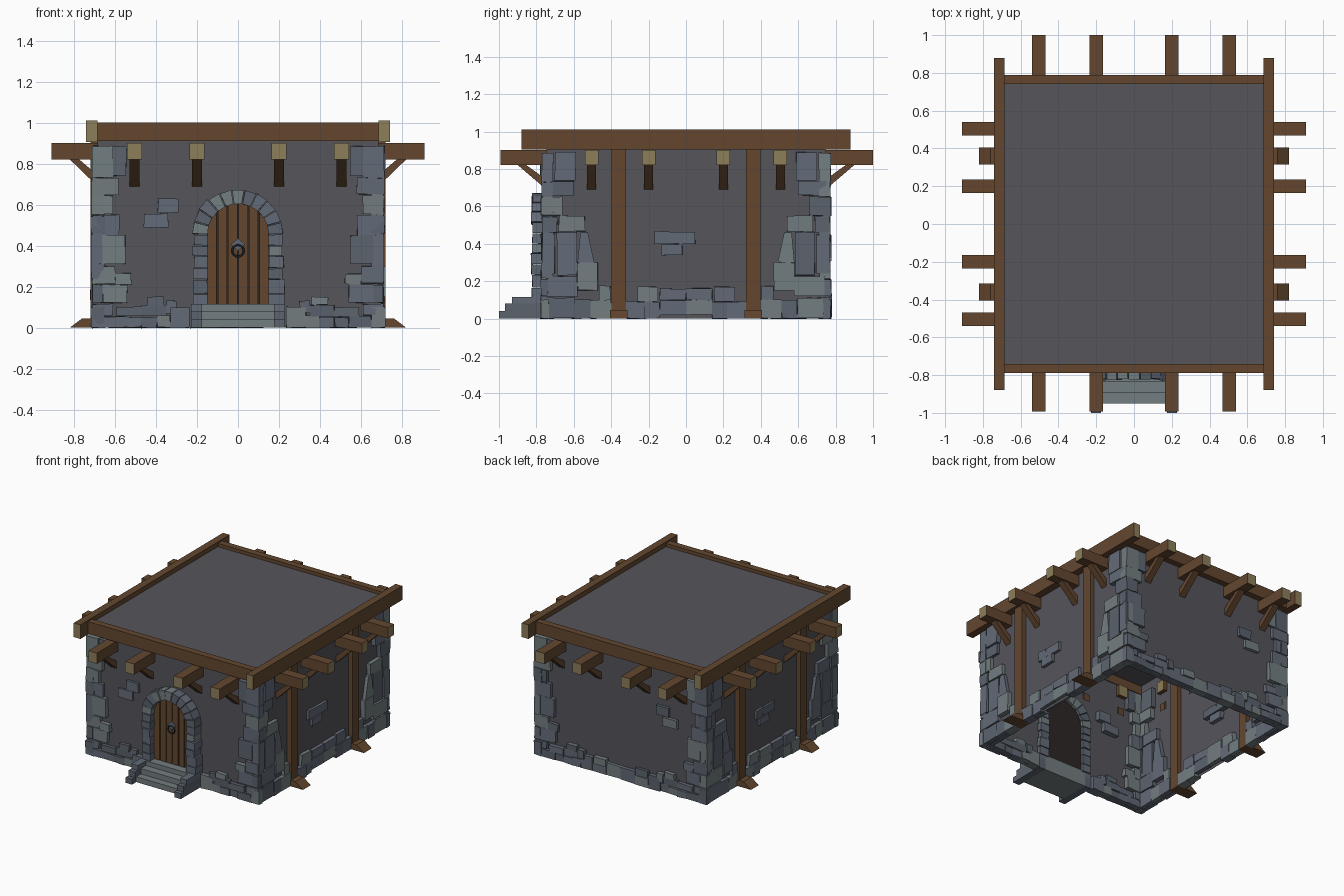
import bpy, bmesh, math, random
from mathutils import Vector

if "Cube" in bpy.data.objects:
    bpy.data.objects.remove(bpy.data.objects["Cube"])

random.seed(4)
WX, WY = 0.685, 0.745          # wall half sizes


def material(name, col):
    m = bpy.data.materials.new(name)
    m.diffuse_color = (*col, 1)
    m.use_nodes = True
    m.node_tree.nodes["Principled BSDF"].inputs["Base Color"].default_value = m.diffuse_color
    return m


PLASTER = material("plaster", (0.09, 0.09, 0.105))
STONE = [material("stone_blue", (0.125, 0.145, 0.185)),
         material("stone_grey", (0.105, 0.125, 0.155)),
         material("stone_pale", (0.17, 0.205, 0.215))]
WOOD = [material("wood", (0.125, 0.062, 0.028)), material("end_grain", (0.27, 0.21, 0.10))]
DARK = [material("dark_gap", (0.025, 0.02, 0.018))]
IRON = [material("iron", (0.03, 0.035, 0.04))]

# Wall frames: u along the wall, d outward from the wall, z up
SIDES = {
    "front": lambda u, d, z: (u, -(WY + d), z),
    "back": lambda u, d, z: (u, WY + d, z),
    "right": lambda u, d, z: (WX + d, u, z),
    "left": lambda u, d, z: (-(WX + d), -u, z),
}


def prism(bm, pts, vec, mat=0, cap=None, jit=0.0):
    """Extrude a polygon along a vector, optionally roughening its corners."""
    r = lambda: Vector([random.uniform(-jit, jit) for _ in range(3)])
    a = [bm.verts.new(Vector(p) + r()) for p in pts]
    b = [bm.verts.new(Vector(p) + Vector(vec) + r()) for p in pts]
    n = len(a)
    for ring in (a[::-1], b):
        bm.faces.new(ring).material_index = mat if cap is None else cap
    for i in range(n):
        bm.faces.new((a[i], a[(i + 1) % n], b[(i + 1) % n], b[i])).material_index = mat


def box(bm, u0, u1, d0, d1, z0, z1, mat=0, cap=None, jit=0.0):
    prism(bm, [(u0, d0, z0), (u1, d0, z0), (u1, d0, z1), (u0, d0, z1)],
          (0, d1 - d0, 0), mat, cap, jit)


def stone_mat():
    return random.choices((0, 1, 2), (5, 4, 3))[0]


def stone(bm, u0, u1, z0, z1, out=0.03):
    box(bm, u0, u1, -0.035, out + random.uniform(-0.008, 0.004), z0, z1, stone_mat(), jit=0.003)


def finish(bm, name, mats, side=None):
    if side:
        for v in bm.verts:
            v.co = SIDES[side](*v.co)
    bmesh.ops.recalc_face_normals(bm, faces=bm.faces)
    me = bpy.data.meshes.new(name)
    bm.to_mesh(me)
    bm.free()
    for m in mats:
        me.materials.append(m)
    ob = bpy.data.objects.new(name, me)
    bpy.context.collection.objects.link(ob)
    return ob


# Hollow wall shell with flat roof and open bottom
bm = bmesh.new()
bmesh.ops.create_cube(bm, size=1)
for v in bm.verts:
    v.co = (v.co.x * 2 * WX, v.co.y * 2 * WY, (v.co.z + 0.5) * 0.975)
bm.faces.ensure_lookup_table()
bmesh.ops.delete(bm, geom=[f for f in bm.faces if f.normal.z < -0.5], context='FACES_ONLY')
finish(bm, "walls_and_roof", [PLASTER])

# Stone layouts for half a wall (u0, u1, z0, z1), mirrored to the other half
CORNER_X = [(.61, .712, .73, .885), (.545, .61, .74, .885), (.58, .715, .65, .73),
            (.61, .712, .555, .645), (.58, .71, .45, .55), (.66, .70, .31, .45),
            (.55, .66, .31, .45), (.52, .60, .21, .265), (.60, .71, .215, .30),
            (.54, .66, .12, .21), (.66, .71, .12, .21)]
CORNER_Y = [(.59, .70, .74, .89), (.60, .75, .66, .735), (.66, .775, .55, .65),
            (.54, .68, .465, .55), (.69, .77, .46, .545), (.585, .69, .23, .46),
            (.70, .77, .24, .45), (.47, .58, .15, .30), (.58, .74, .12, .225)]
BASE_X = [(.65, .71, 0, .055), (.61, .71, .06, .115), (.54, .65, 0, .055), (.47, .54, 0, .05),
          (.47, .59, .055, .10), (.395, .47, 0, .05), (.33, .395, 0, .06), (.35, .47, .055, .11),
          (.235, .33, 0, .10), (.30, .35, .07, .13), (.36, .44, .11, .15)]
BASE_Y = [(.735, .775, 0, .10), (.595, .735, 0, .11), (.51, .595, 0, .10), (.40, .51, 0, .10),
          (.405, .465, .10, .175), (.22, .32, 0, .09), (.15, .26, .09, .17),
          (.14, .22, 0, .09), (0, .14, .02, .10), (0, .14, .10, .16)]
LOOSE_X = [(-.39, -.29, .56, .63), (-.46, -.34, .49, .555)]
LOOSE_Y = [(-.17, -.09, .40, .465), (-.09, .05, .40, .46), (-.13, -.02, .34, .395)]

for side in SIDES:
    along_x = side in ("front", "back")
    # Corner quoins, base course and loose wall stones
    for name, rows in (("corner_stones", CORNER_X if along_x else CORNER_Y),
                       ("base_stones", BASE_X if along_x else BASE_Y)):
        bm = bmesh.new()
        for s in (1, -1):
            for u0, u1, z0, z1 in rows:
                stone(bm, *sorted((s * u0, s * u1)), z0, z1)
            if side == "back" and name == "base_stones":
                stone(bm, *sorted((s * .12, s * .235)), 0, .06)
                stone(bm, *sorted((0, s * .12)), 0, .09)
                stone(bm, *sorted((s * .12, s * .22)), .06, .115)
            if not along_x and name == "corner_stones":
                prism(bm, [(s * .49, -.03, .30), (s * .58, -.03, .30), (s * .565, -.03, .46),
                           (s * .525, -.03, .46)], (0, .055, 0), stone_mat())
        finish(bm, f"{side}_{name}", STONE, side)
    bm = bmesh.new()
    for r in (LOOSE_X if along_x else LOOSE_Y):
        stone(bm, *r, out=0.022)
    finish(bm, f"{side}_loose_stones", STONE, side)

    # Roof edge beam
    bm = bmesh.new()
    if along_x:
        box(bm, -.69, .69, -.005, .045, .91, 1.0)
    else:
        prism(bm, [(-.88, 0, .905), (-.88, .055, .905), (-.88, .055, 1.01), (-.88, 0, 1.01)],
              (1.76, 0, 0), 0, 1)
    finish(bm, f"{side}_roof_beam", WOOD, side)

    # Joist ends and diagonal braces
    reach = {"front": .248, "back": .255}.get(side, .225)
    tip = .16 if along_x else .14
    joists, braces = bmesh.new(), bmesh.new()
    for u in (-.505, -.2, .2, .505):
        box(joists, u - .036, u + .036, -.03, reach, .82, .9, 0, 1)
        prism(braces, [(u - .024, -.01, .68), (u - .024, -.01, .735),
                       (u - .024, tip - .045, .825), (u - .024, tip, .825)], (.048, 0, 0))
    finish(joists, f"{side}_joists", WOOD, side)
    finish(braces, f"{side}_braces", WOOD, side)

    # Side posts with wedge feet
    if not along_x:
        bm = bmesh.new()
        for u in (-.36, .36):
            box(bm, u - .038, u + .038, -.03, .035, 0, .91)
            prism(bm, [(u - .046, -.03, 0), (u - .046, .135, 0), (u - .046, .075, .045),
                       (u - .046, -.03, .045)], (.092, 0, 0))
        finish(bm, f"{side}_posts", WOOD, side)

# Door planks on a dark backing, with a rounded top
SPRING, R = .455, .152


def arch_panel(bm, u0, u1, d0, d1, n):
    us = [u1 + (u0 - u1) * i / n for i in range(n + 1)]
    top = [(u, d0, SPRING + math.sqrt(max(R * R - u * u, 0))) for u in us]
    prism(bm, [(u0, d0, .11), (u1, d0, .11)] + top, (0, d1 - d0, 0))


bm = bmesh.new()
arch_panel(bm, -R, R, -.01, .02, 16)
finish(bm, "door_backing", DARK, "front")
bm = bmesh.new()
w = 2 * R / 6
for i in range(6):
    arch_panel(bm, -R + i * w + .003, -R + (i + 1) * w - .003, -.005, .03, 4)
finish(bm, "door_planks", WOOD, "front")

# Door surround: jamb stones and arch wedges
bm = bmesh.new()
levels = [.105, .165, .235, .29, .35, .40, SPRING]
for s in (1, -1):
    for z0, z1 in zip(levels, levels[1:]):
        u0, u1 = sorted((s * R * .98, s * (.222 + random.uniform(-.008, .006))))
        box(bm, u0, u1, -.03, .08 + random.uniform(-.008, .006), z0 + .002, z1 - .002,
            stone_mat(), jit=.002)
N = 11
for i in range(N):
    a0, a1 = math.pi * i / N + .012, math.pi * (i + 1) / N - .012
    ro = .222 + random.uniform(-.006, .005)
    pts = [(r * math.cos(a), -.03, SPRING + r * math.sin(a))
           for r, a in ((R * .98, a0), (ro, a0), (ro, a1), (R * .98, a1))]
    prism(bm, pts, (0, .11 + random.uniform(-.008, .005), 0), stone_mat(), jit=.0015)
finish(bm, "door_surround", STONE, "front")

# Entrance steps with stepped side blocks
bm = bmesh.new()
for z0, z1, tread, cheek in ((0, .04, .205, .255), (.04, .08, .15, .222), (.08, .115, .09, .185)):
    box(bm, -.175, .175, -.02, tread, z0, z1, 2)
    for s in (1, -1):
        u0, u1 = sorted((s * .175, s * .228))
        box(bm, u0, u1, -.02, cheek, z0, z1, stone_mat())
finish(bm, "entrance_steps", STONE, "front")

# Door ring and its diamond plate
bpy.ops.mesh.primitive_torus_add(major_radius=.028, minor_radius=.005, major_segments=16,
                                 minor_segments=6, location=(0, -WY - .042, .375),
                                 rotation=(math.pi / 2, 0, 0))
ring = bpy.context.object
ring.name = "door_ring"
ring.data.materials.append(IRON[0])
bm = bmesh.new()
prism(bm, [(0, .025, .375), (.034, .025, .405), (0, .025, .435), (-.034, .025, .405)], (0, .015, 0))
finish(bm, "ring_plate", STONE, "front")
